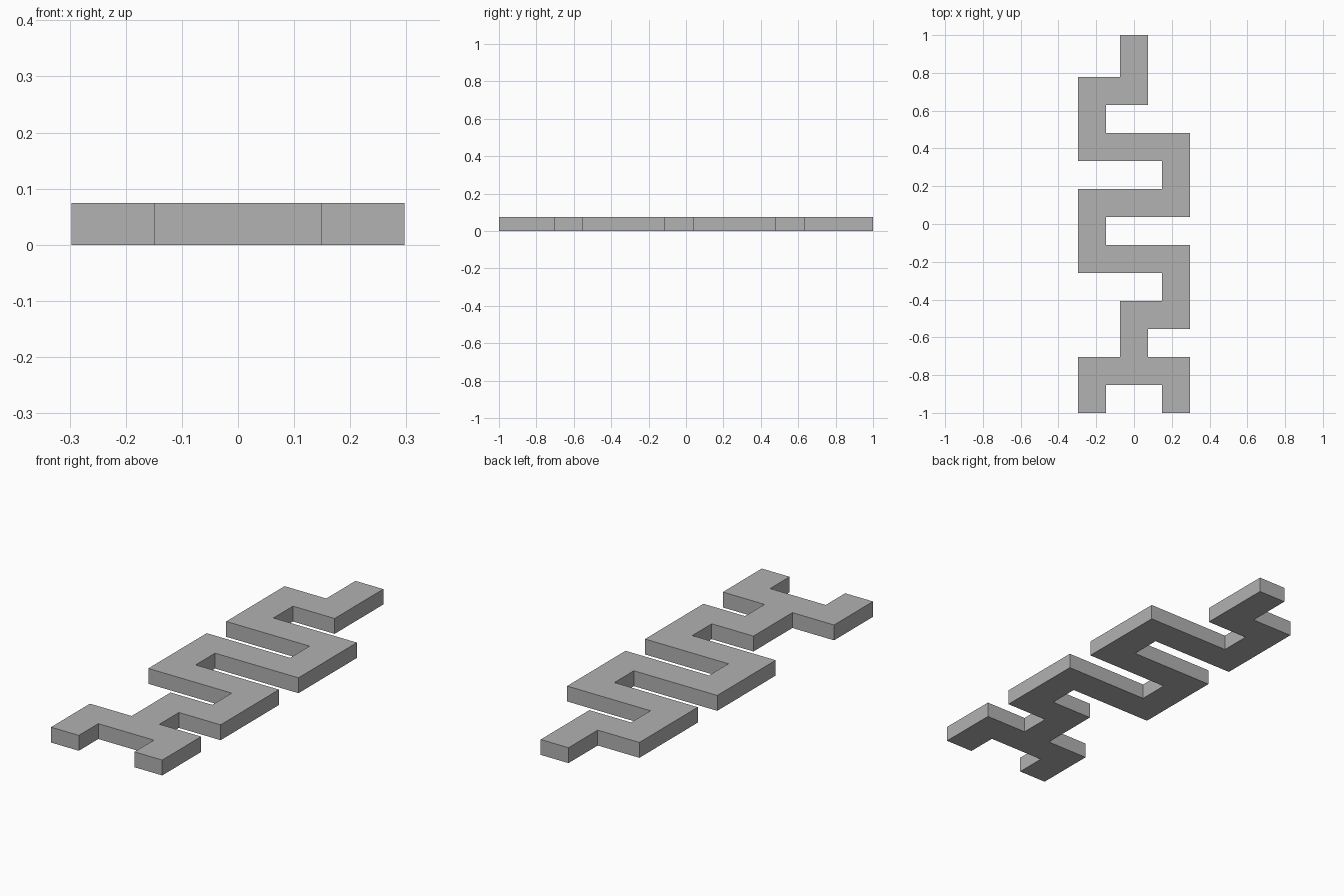
import bpy
import bmesh

cube = bpy.data.objects.get("Cube")
if cube:
    bpy.data.objects.remove(cube, do_unlink=True)

# One grid step is the strip width; the strip runs 13.5 steps in length
LENGTH = 13.5
U = 2 / LENGTH
THICK = U / 2

# Flat grey
grey = bpy.data.materials.new("grey")
grey.use_nodes = True
colour = (0.445, 0.445, 0.445, 1)
grey.diffuse_color = colour
grey.node_tree.nodes["Principled BSDF"].inputs["Base Color"].default_value = colour

# Outline in grid steps: forked foot, winding strip, straight tail
outline = [
    (-2, 0), (-1, 0), (-1, 1), (1, 1), (1, 0), (2, 0), (2, 2), (.5, 2),
    (.5, 3), (2, 3), (2, 6), (-1, 6), (-1, 7), (2, 7), (2, 10), (-1, 10),
    (-1, 11), (.5, 11), (.5, LENGTH), (-.5, LENGTH), (-.5, 12), (-2, 12),
    (-2, 9), (1, 9), (1, 8), (-2, 8), (-2, 5), (1, 5), (1, 4), (-.5, 4),
    (-.5, 2), (-2, 2),
]

# Extrude the outline into a slab
bm = bmesh.new()
base = bm.faces.new([bm.verts.new((x * U, y * U - 1, 0)) for x, y in outline])
top = bmesh.ops.extrude_face_region(bm, geom=[base], use_keep_orig=True)
bmesh.ops.translate(bm, vec=(0, 0, THICK),
                    verts=[v for v in top["geom"] if isinstance(v, bmesh.types.BMVert)])
bmesh.ops.recalc_face_normals(bm, faces=bm.faces[:])

mesh = bpy.data.meshes.new("winding_strip")
bm.to_mesh(mesh)
bm.free()
mesh.materials.append(grey)
strip = bpy.data.objects.new("winding_strip", mesh)
bpy.context.collection.objects.link(strip)
